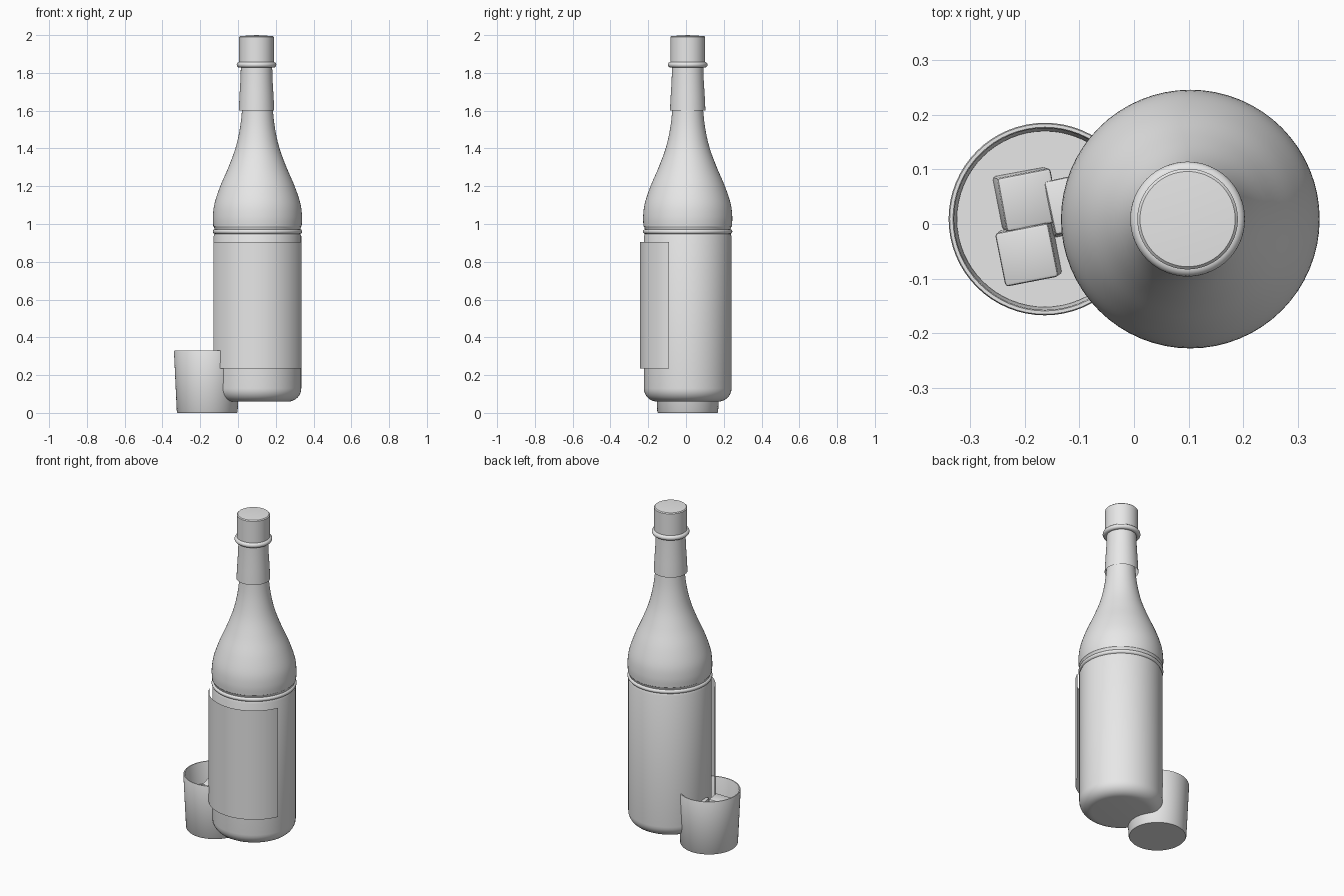
import bpy, bmesh, math
from mathutils import Matrix, Euler

if "Cube" in bpy.data.objects:
    bpy.data.objects.remove(bpy.data.objects["Cube"])

mat = bpy.data.materials.new("light_grey")
mat.diffuse_color = (0.8, 0.8, 0.8, 1)
mat.use_nodes = True
mat.node_tree.nodes["Principled BSDF"].inputs["Base Color"].default_value = mat.diffuse_color


def finish(name, bm, angle=35, loc=(0, 0, 0)):
    me = bpy.data.meshes.new(name)
    bm.to_mesh(me)
    bm.free()
    ob = bpy.data.objects.new(name, me)
    ob.location = loc
    bpy.context.collection.objects.link(ob)
    me.materials.append(mat)
    bpy.ops.object.select_all(action='DESELECT')
    bpy.context.view_layer.objects.active = ob
    ob.select_set(True)
    bpy.ops.object.shade_smooth_by_angle(angle=math.radians(angle))
    return ob


def lathe(name, profile, loc, a0=0.0, a1=360.0, steps=64):
    """Revolve (radius, height) points, listed bottom to top on the outside."""
    bm = bmesh.new()
    full = a1 - a0 >= 360
    cols = []
    for i in range(steps if full else steps + 1):
        a = math.radians(a0 + (a1 - a0) * i / steps)
        cols.append([bm.verts.new((r * math.cos(a), r * math.sin(a), z)) for r, z in profile])
    for i in range(steps):
        p, q = cols[i], cols[(i + 1) % len(cols)]
        for k in range(len(profile) - 1):
            bm.faces.new((p[k], q[k], q[k + 1], p[k + 1]))
    bmesh.ops.remove_doubles(bm, verts=bm.verts, dist=1e-5)
    return finish(name, bm, loc=loc)


def arc(cr, cz, r, a0, a1, n):
    return [(cr + r * math.cos(math.radians(a0 + (a1 - a0) * i / n)),
             cz + r * math.sin(math.radians(a0 + (a1 - a0) * i / n))) for i in range(n + 1)]


def smooth(pts, n=5):
    """Catmull-Rom curve through the points."""
    out = []
    ext = [pts[0]] + pts + [pts[-1]]
    for i in range(1, len(ext) - 2):
        a, b, c, d = ext[i - 1:i + 3]
        for s in range(n):
            t = s / n
            out.append(tuple(0.5 * (2 * b[k] + (c[k] - a[k]) * t
                       + (2 * a[k] - 5 * b[k] + 4 * c[k] - d[k]) * t * t
                       + (3 * b[k] - a[k] - 3 * c[k] + d[k]) * t ** 3) for k in (0, 1)))
    return out + [pts[-1]]


BOTTLE = (0.103, 0.009, 0)
NECK = (0.098, 0.009, 0)
GLASS = (-0.163, 0.009, 0)

# bottle body: rounded base, straight wall, raised band, curved shoulder and neck
base = [(0, 0.06)] + arc(0.162, 0.13, 0.07, -90, 0, 8)
band = [(0.232, 0.935)] + arc(0.224, 0.96, 0.0125, -75, 75, 6) + [(0.23, 0.984)]
shoulder = smooth([(0.234, 0.988), (0.236, 1.04), (0.227, 1.11), (0.197, 1.2), (0.154, 1.3),
                   (0.117, 1.4), (0.094, 1.5), (0.082, 1.6), (0.077, 1.7), (0.075, 1.83)])
lathe("bottle_body", base + band + shoulder, BOTTLE)

# front label: thin curved sheet standing just off the glass
lathe("front_label", [(0.253, 0.235), (0.253, 0.905)], BOTTLE, 203, 337, 40)

# neck wrapper, collar ring and cap
lathe("neck_wrapper", [(0.094, 1.6), (0.09, 1.68), (0.085, 1.76), (0.083, 1.83)], NECK)
lathe("neck_ring", arc(0.09, 1.843, 0.015, -180, 180, 16), NECK)
lathe("bottle_cap", [(0.083, 1.85), (0.092, 1.85), (0.092, 1.99), (0.087, 1.995), (0, 2.0)], NECK)

# tumbler with thick rim and inner wall
lathe("drinking_glass", [(0, 0), (0.157, 0), (0.161, 0.006), (0.176, 0.325), (0.174, 0.33),
                         (0.168, 0.33), (0.166, 0.325), (0.156, 0.05), (0, 0.05)], GLASS)
# drink surface inside the tumbler
lathe("drink_surface", [(0.161, 0.2), (0, 0.2)], GLASS)

# ice cubes poking out of the drink
for i, (x, y, rot) in enumerate([(-0.199, 0.046, (4, 7, 11)),
                                 (-0.191, -0.053, (3, -7, 11)),
                                 (-0.108, 0.035, (-4, 4, 12))]):
    bm = bmesh.new()
    bmesh.ops.create_cube(bm, size=0.1)
    bmesh.ops.bevel(bm, geom=bm.edges[:], offset=0.006, segments=2, affect='EDGES', profile=0.5)
    bm.transform(Euler([math.radians(a) for a in rot]).to_matrix().to_4x4())
    finish(f"ice_cube_{i + 1}", bm, loc=(x, y, 0.205))
